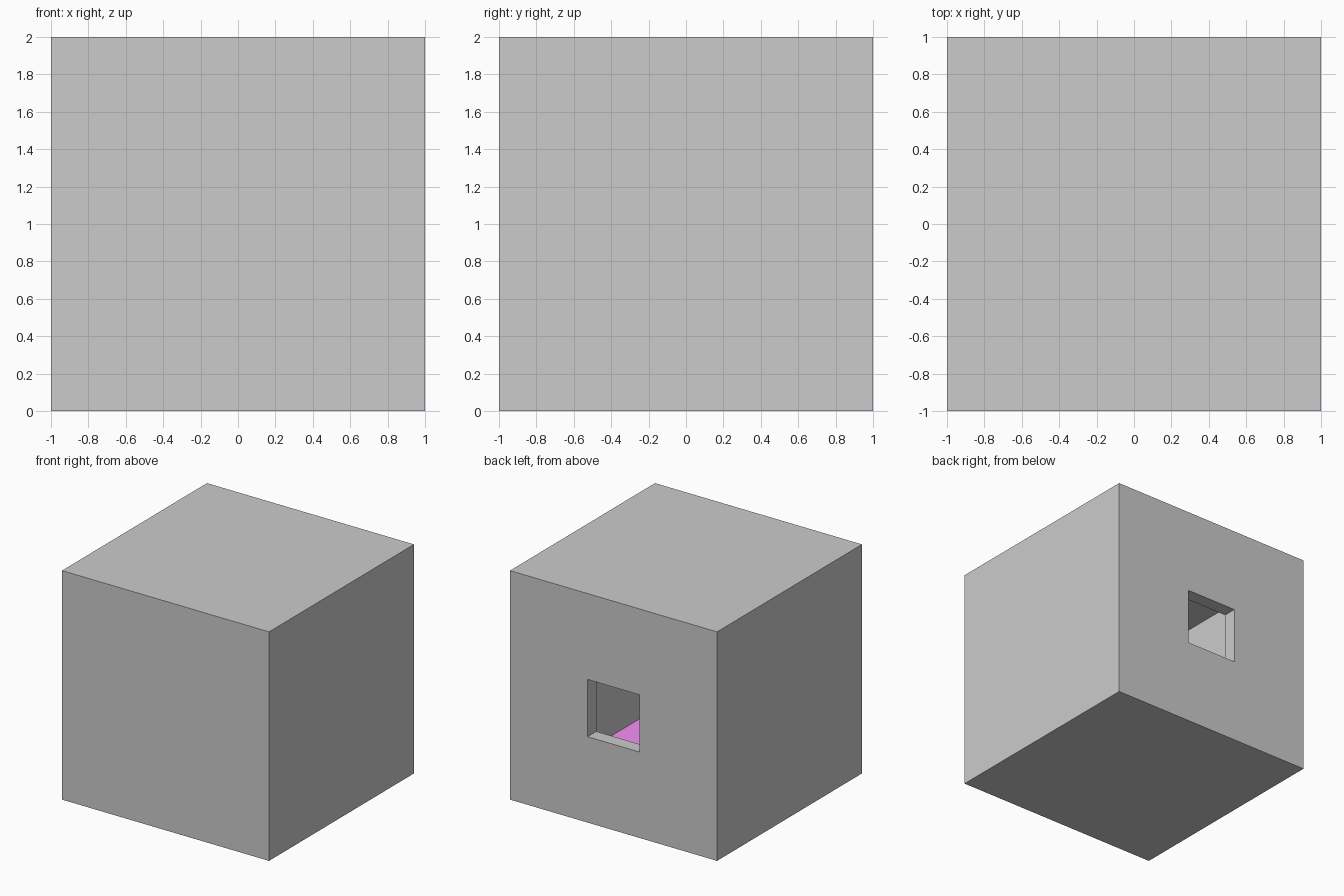
import bpy, bmesh
from mathutils import Matrix

if "Cube" in bpy.data.objects:
    bpy.data.objects.remove(bpy.data.objects["Cube"])

WALL = 0.12      # shell thickness
WINDOW = 0.25    # half width of the square opening

mat_grey = bpy.data.materials.new("wall_grey")
mat_grey.diffuse_color = (0.8, 0.8, 0.8, 1)
mat_grey.use_nodes = True
mat_grey.node_tree.nodes["Principled BSDF"].inputs["Base Color"].default_value = mat_grey.diffuse_color
mat_pink = bpy.data.materials.new("floor_pink")
mat_pink.diffuse_color = (0.9, 0.28, 0.9, 1)
mat_pink.use_nodes = True
mat_pink.node_tree.nodes["Principled BSDF"].inputs["Base Color"].default_value = mat_pink.diffuse_color

bm = bmesh.new()


def add_box(half):
    """Cube centred at z = 1; returns its faces."""
    m = Matrix.Translation((0, 0, 1)) @ Matrix.Scale(half, 4)
    verts = bmesh.ops.create_cube(bm, size=2, matrix=m)["verts"]
    return list({f for v in verts for f in v.link_faces})


def back_window(faces, half):
    """Inset the back (+y) face down to the window outline."""
    back = max(faces, key=lambda f: f.calc_center_median().y)
    bmesh.ops.inset_individual(bm, faces=[back], thickness=half - WINDOW,
                               use_even_offset=True)
    return back


# Outer skin and inward-facing room
outer = add_box(1)
inner = add_box(1 - WALL)
floor = min(inner, key=lambda f: f.calc_center_median().z)
floor.material_index = 1
windows = [back_window(outer, 1), back_window(inner, 1 - WALL)]

# Cut the opening and join the two skins with its reveal
rim = [e for f in windows for e in f.edges]
bmesh.ops.delete(bm, geom=windows, context='FACES_ONLY')
reveal = bmesh.ops.bridge_loops(bm, edges=rim)["faces"]
for f in reveal:
    f.material_index = 0
bmesh.ops.recalc_face_normals(bm, faces=bm.faces[:])

mesh = bpy.data.meshes.new("hollow_room")
bm.to_mesh(mesh)
bm.free()
mesh.materials.append(mat_grey)
mesh.materials.append(mat_pink)
room = bpy.data.objects.new("hollow_room", mesh)
bpy.context.collection.objects.link(room)
